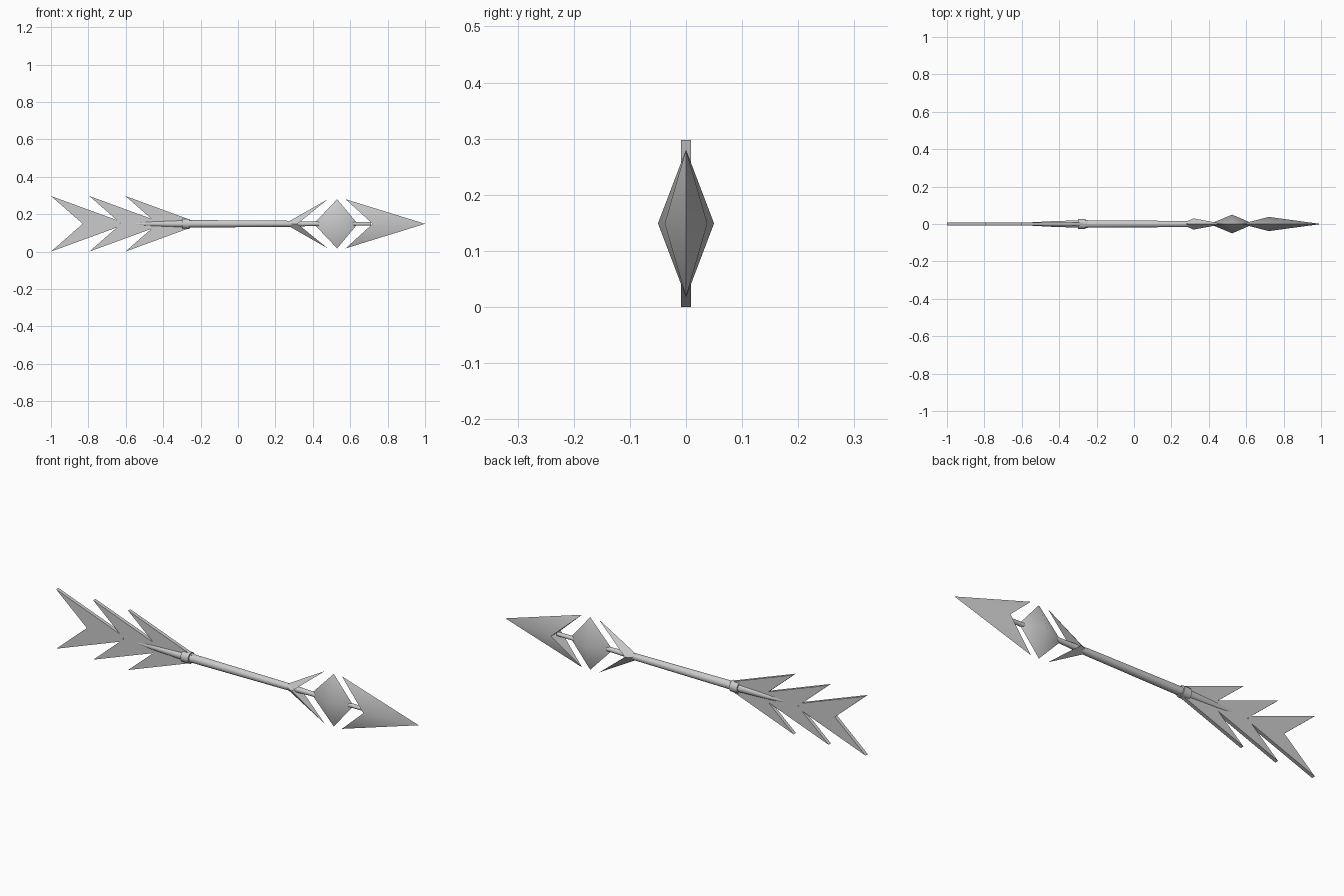
import bpy, bmesh, math
from mathutils import Vector

if "Cube" in bpy.data.objects:
    bpy.data.objects.remove(bpy.data.objects["Cube"])

ZC = 0.149      # height of the arrow's axis
H = 0.1315      # half height of the head pieces


def finish(name, bm, angle):
    bmesh.ops.recalc_face_normals(bm, faces=bm.faces)
    mesh = bpy.data.meshes.new(name)
    bm.to_mesh(mesh)
    bm.free()
    ob = bpy.data.objects.new(name, mesh)
    bpy.context.collection.objects.link(ob)
    ob.location.z = ZC
    bpy.ops.object.select_all(action='DESELECT')
    ob.select_set(True)
    bpy.context.view_layer.objects.active = ob
    bpy.ops.object.shade_smooth_by_angle(angle=math.radians(angle))
    return ob


def lathe(name, profile, sides=12):
    """Rod along x from (x, radius) stations."""
    bm = bmesh.new()
    rings = []
    for x, r in profile:
        rings.append([bm.verts.new((x, r * math.cos(2 * math.pi * (i + .5) / sides),
                                    r * math.sin(2 * math.pi * (i + .5) / sides)))
                      for i in range(sides)])
    for a, b in zip(rings, rings[1:]):
        for i in range(sides):
            j = (i + 1) % sides
            bm.faces.new((a[i], a[j], b[j], b[i]))
    bm.faces.new(rings[0])
    bm.faces.new(rings[-1])
    return finish(name, bm, 35)


def blade(name, outline, ridge_x, depth):
    """Gem-like blade: sharp outline fanned to a raised ridge point on both sides."""
    bm = bmesh.new()
    rim = [bm.verts.new((x, 0, z)) for x, z in outline]
    for s in (-1, 1):
        peak = bm.verts.new((ridge_x, s * depth, 0))
        for i in range(len(rim)):
            bm.faces.new((rim[i], rim[(i + 1) % len(rim)], peak))
    return finish(name, bm, 60)


def barbed(name, tip, barb, notch, depth):
    """Barbed head: two wing points joined to a thick notch and a tip."""
    bm = bmesh.new()
    t = bm.verts.new((tip, 0, 0))
    f = bm.verts.new((notch, -depth, 0))
    b = bm.verts.new((notch, depth, 0))
    for s in (-1, 1):
        w = bm.verts.new((barb, 0, s * H))
        bm.faces.new((w, f, t))
        bm.faces.new((w, b, t))
        bm.faces.new((w, f, b))
    return finish(name, bm, 60)


def feather(name, x):
    """Flat chevron with swept wing points."""
    bm = bmesh.new()
    pts = [(x, .1485), (x + .17, 0), (x, -.1485), (x + .37, -.013), (x + .37, .013)]
    face = bm.faces.new([bm.verts.new((px, -.009, pz)) for px, pz in pts])
    ext = bmesh.ops.extrude_face_region(bm, geom=[face], use_keep_orig=True)
    for v in ext['geom']:
        if isinstance(v, bmesh.types.BMVert):
            v.co += Vector((0, .018, 0))
    return finish(name, bm, 20)


# Shaft with tapered tail, running through to the arrowhead
lathe("shaft", [(-.66, .003), (-.45, .015), (-.28, .021), (.26, .017), (.40, .012), (.71, .010)])
# Binding collar
lathe("collar", [(-.30, .028), (-.258, .028)])

# Fletching
for i, x in enumerate((-1.0, -.795, -.602)):
    feather(f"feather_{i + 1}", x)

# Head: rear barb, diamond, point
barbed("rear_barb", .25, .48, .318, .03)
blade("diamond", [(.405, 0), (.53, H), (.64, 0), (.53, -H)], .525, .05)
barbed("arrow_point", 1.0, .575, .72, .038)
